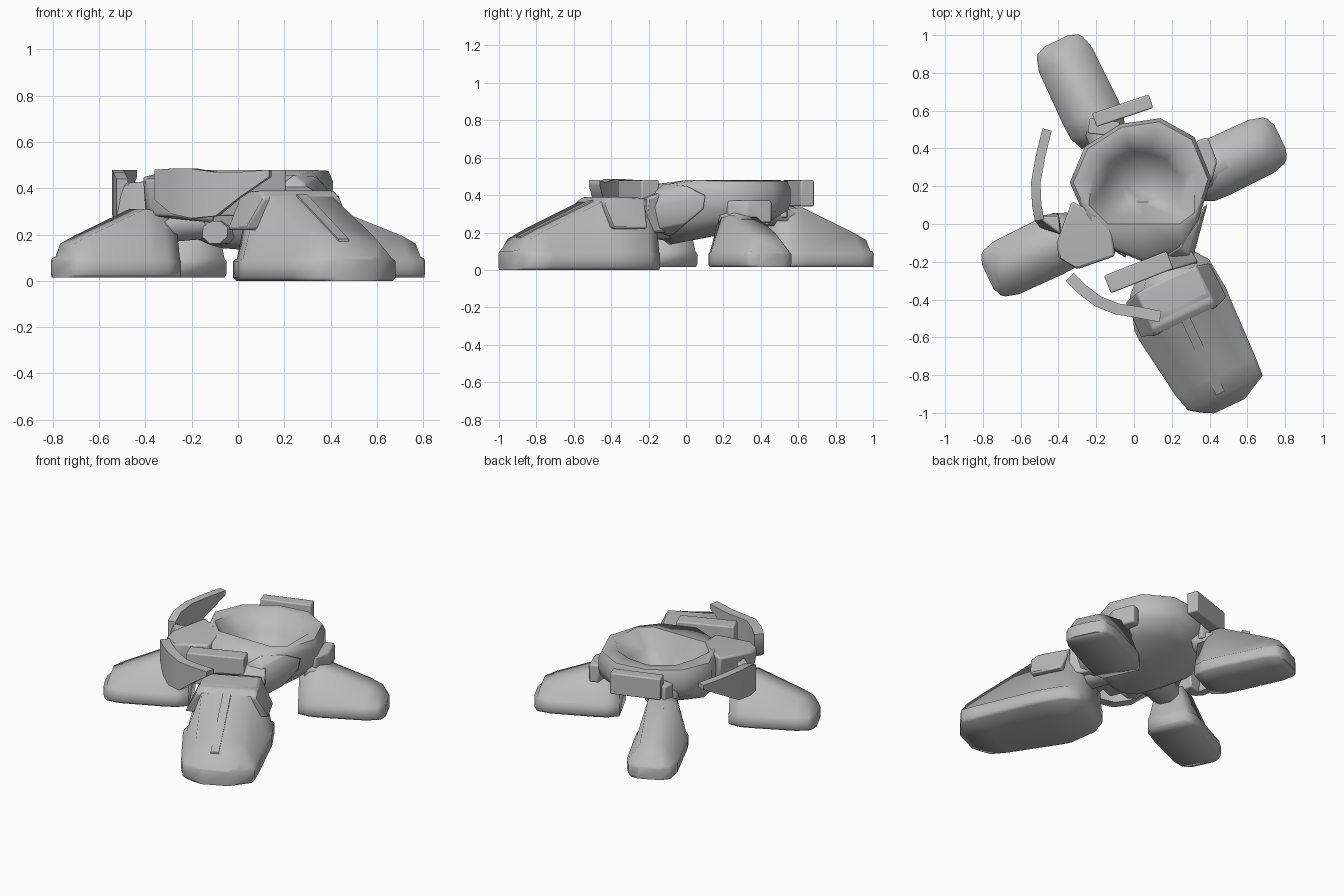
import bpy, bmesh, math
from mathutils import Vector

if "Cube" in bpy.data.objects:
    bpy.data.objects.remove(bpy.data.objects["Cube"])

grey = bpy.data.materials.new("plain grey")
grey.diffuse_color = (0.5, 0.5, 0.5, 1)
grey.use_nodes = True
grey.node_tree.nodes["Principled BSDF"].inputs["Base Color"].default_value = grey.diffuse_color


def finish(bm, name, angle=60, bevel=0.0):
    bmesh.ops.recalc_face_normals(bm, faces=bm.faces)
    me = bpy.data.meshes.new(name)
    bm.to_mesh(me)
    bm.free()
    ob = bpy.data.objects.new(name, me)
    bpy.context.collection.objects.link(ob)
    me.materials.append(grey)
    if bevel:
        mod = ob.modifiers.new("soft edges", 'BEVEL')
        mod.width = bevel
        mod.segments = 2
    bpy.ops.object.select_all(action='DESELECT')
    ob.select_set(True)
    bpy.context.view_layer.objects.active = ob
    bpy.ops.object.shade_smooth_by_angle(angle=math.radians(angle))
    return ob


def loft(name, rings, **kw):
    """Skin closed rings of equal length and cap both ends."""
    bm = bmesh.new()
    vs = [[bm.verts.new(p) for p in r] for r in rings]
    n = len(rings[0])
    for a, b in zip(vs, vs[1:]):
        for i in range(n):
            j = (i + 1) % n
            bm.faces.new((a[i], a[j], b[j], b[i]))
    bm.faces.new(vs[0])
    bm.faces.new(vs[-1])
    return finish(bm, name, **kw)


def hull(name, points, **kw):
    bm = bmesh.new()
    for p in points:
        bm.verts.new(p)
    res = bmesh.ops.convex_hull(bm, input=bm.verts)
    junk = set(res["geom_interior"]) | set(res["geom_unused"])
    bmesh.ops.delete(bm, geom=[g for g in junk if isinstance(g, bmesh.types.BMVert)], context='VERTS')
    bmesh.ops.dissolve_limit(bm, angle_limit=0.02, verts=bm.verts, edges=bm.edges)
    return finish(bm, name, **kw)


def foot(name, origin, angle, floor, stations):
    """Stations along the foot: distance, base half width, top half width, height, side shift."""
    d = Vector((math.cos(angle), math.sin(angle), 0))
    side = Vector((-d.y, d.x, 0))
    o = Vector((*origin, 0))
    rings = []
    for u, wb, wt, h, s in stations:
        lip = min(0.085, h - 0.015)
        prof = [(-wb * .94, floor), (-wb, floor + .015), (-wb, lip), (-wb * .92, lip + .012), (-wt, h),
                (wt, h), (wb * .92, lip + .012), (wb, lip), (wb, floor + .015), (wb * .94, floor)]
        rings.append([o + d * u + side * (v + s) + Vector((0, 0, z)) for v, z in prof])
    return loft(name, rings, angle=75)


# Three small feet sharing one shape, scaled in length and height
def small_foot(name, origin, angle, length, h):
    foot(name, origin, angle, 0.015, [
        (-.11, .125, .075, h - .05, 0), (-.04, .155, .08, h - .01, 0), (.04, .16, .08, h, 0),
        (length - .11, .155, .075, .195, 0), (length - .04, .135, .07, .16, 0),
        (length - .02, .12, .07, .105, 0), (length, .07, .055, .095, 0)])


small_foot("back_foot", (-.21, .55), math.radians(115.5), .465, .335)
small_foot("right_foot", (.40, .28), math.radians(25.5), .415, .29)
small_foot("left_foot", (-.40, -.10), math.radians(205.5), .415, .31)

# Large front foot
fa = math.radians(-65)
foot("front_foot", (.22, -.40), fa, 0.0, [
    (-.20, .16, .10, .36, .03), (-.12, .23, .15, .38, .02), (.06, .268, .17, .39, 0),
    (.12, .265, .15, .365, 0), (.46, .235, .145, .215, .02), (.56, .218, .14, .165, .03),
    (.60, .15, .12, .11, .02), (.632, .09, .08, .10, .02)])

# Cuff across the top of the front foot, and the ridge down its slope
fd = Vector((math.cos(fa), math.sin(fa), 0))
fs = Vector((-fd.y, fd.x, 0))
fo = Vector((.22, -.40, 0))


def front_pt(u, v, z):
    return fo + fd * u + fs * v + Vector((0, 0, z))


hull("front_foot_cuff", [front_pt(u, s * v, z) for s in (-1, 1) for u, v, z in (
    (-.12, .17, .385), (.09, .175, .39), (.13, .18, .36), (-.10, .25, .22), (.10, .255, .22))], bevel=.012)
hull("front_foot_ridge", [front_pt(u, v, z + e) for u, z in ((.12, .365), (.55, .17))
                          for v in (-.02, .03) for e in (-.02, .01)])

# Ring body: outer wall, rim and hollow bowl in one skin
outer = [(.14, .56), (.32, .46), (.41, .24), (.34, .02), (.27, -.13), (.05, -.2),
         (-.15, -.12), (-.26, .04), (-.34, .22), (-.26, .41), (-.07, .53)]
inner = [(.10, .45), (.22, .40), (.32, .28), (.32, .06), (.24, 0), (.05, 0),
         (-.14, 0), (-.24, .10), (-.22, .25), (-.18, .37), (-.04, .46)]


def scaled(pts, k, z, c=(.04, .18), tilt=0):
    return [(c[0] + (x - .04) * k, c[1] + (y - .18) * k, z + tilt * (y - .18)) for x, y in pts]


def rim(k, z, front_drop):
    return [(x, y, zz - (front_drop if y < 0 else 0)) for x, y, zz in scaled(outer, k, z)]


loft("ring_body", [
    scaled(outer, .42, .165, (.01, .07), .08),
    scaled(outer, .75, .21, (.03, .15), .11),
    scaled(outer, .96, .28, tilt=.10),
    rim(1.0, .36, 0), rim(1.0, .43, .02), rim(.95, .475, .02),
    scaled(inner, 1.0, .48), scaled(inner, .72, .37), scaled(inner, .36, .255)], angle=60)

# Raised arm wrapping the front right of the ring down to the hub
hull("ring_front_arm", [(.345, .01, .45), (.39, .11, .40), (.38, .10, .33), (.34, .0, .25), (.24, -.12, .46),
                        (.29, -.16, .42), (.29, -.16, .22), (.16, -.18, .40), (.12, -.17, .19),
                        (.24, -.08, .18), (.31, -.19, .33)], bevel=.01)

# Neck filling the space between the ring and the front foot
hull("front_neck", [(.02, -.30, .36), (.34, -.20, .39), (.29, -.12, .42), (.10, -.15, .42),
                    (.04, -.28, .2), (.34, -.22, .2), (.27, -.10, .2), (.08, -.12, .19)], bevel=.012)

# Bracket where the ring meets the right foot
hull("right_bracket", [(x, y, z) for x, y in ((.33, .44), (.36, .22), (.41, .22), (.44, .33), (.39, .46))
                       for z in (.25, .37)], bevel=.012)

# Left shoulder reaching over the left foot
hull("left_shoulder", [(-.33, .12, .47), (-.23, .07, .475), (-.12, -.02, .475), (-.10, -.17, .46),
                       (-.30, -.24, .44), (-.40, -.18, .44), (-.41, -.10, .45), (-.38, -.16, .28),
                       (-.29, -.23, .28), (-.10, -.13, .25), (-.30, .10, .28), (-.40, -.08, .29)],
     bevel=.012)


# Hips joining the hub to each foot
def hip(name, a, b, wa, wb):
    a, b = Vector(a), Vector(b)
    d = (b - a).normalized()
    s = d.cross(Vector((0, 0, 1))).normalized()
    up = s.cross(d)
    ring = [(math.cos(t * math.pi / 4 + .39), math.sin(t * math.pi / 4 + .39)) for t in range(8)]
    loft(name, [[p + s * (c * w) + up * (q * w * .75) for c, q in ring] for p, w in ((a, wa), (b, wb))])


hip("back_hip", (-.14, .43, .31), (-.24, .62, .26), .10, .08)
hip("right_hip", (.33, .25, .27), (.47, .32, .22), .09, .08)
hip("left_hip", (-.16, -.01, .25), (-.42, -.11, .22), .10, .09)
hip("front_hip", (.12, -.04, .22), (.24, -.34, .26), .08, .13)
hip("hub_underside", (-.02, -.02, .20), (-.10, -.14, .21), .06, .07)


# Upright blocks beside the ring
def block(name, a, b, width, z0, z1):
    a, b = Vector((*a, 0)), Vector((*b, 0))
    s = (b - a).cross(Vector((0, 0, 1))).normalized() * width / 2
    hull(name, [p + s * k + Vector((0, 0, z)) for p in (a, b) for k in (-1, 1) for z in (z0, z1)], bevel=.008)


block("back_block", (-.21, .55), (.09, .65), .075, .34, .48)
block("front_block", (-.14, -.32), (.19, -.19), .10, .28, .48)
block("back_bracket", (-.24, .52), (-.08, .50), .08, .28, .42)


# Thin curved fins standing beside the shoulders, pointed at the far end: x, y, bottom, top
def fin(name, path, width):
    rings = []
    for i, (x, y, z0, z1) in enumerate(path):
        p, q = path[max(i - 1, 0)], path[min(i + 1, len(path) - 1)]
        t = Vector((q[0] - p[0], q[1] - p[1], 0)).normalized()
        s = Vector((-t.y, t.x, 0)) * width / 2
        c = Vector((x, y, 0))
        rings.append([c - s + Vector((0, 0, z0)), c + s + Vector((0, 0, z0)),
                      c + s + Vector((0, 0, z1)), c - s + Vector((0, 0, z1))])
    loft(name, rings)


fin("left_fin", [(-.50, .02, .27, .44), (-.515, .10, .27, .47), (-.52, .22, .29, .48),
                 (-.495, .36, .37, .48), (-.46, .50, .45, .48)], .05)
fin("front_fin", [(-.34, -.28, .35, .48), (-.27, -.35, .29, .485), (-.19, -.41, .27, .485),
                  (-.09, -.45, .28, .47), (.01, -.465, .36, .47), (.14, -.49, .45, .48)], .06)
hull("left_fin_mount", [(-.53, .02, .27), (-.40, .06, .27), (-.38, -.06, .27), (-.50, -.02, .27),
                        (-.51, .04, .42), (-.40, .04, .43), (-.39, -.05, .43)], bevel=.008)
